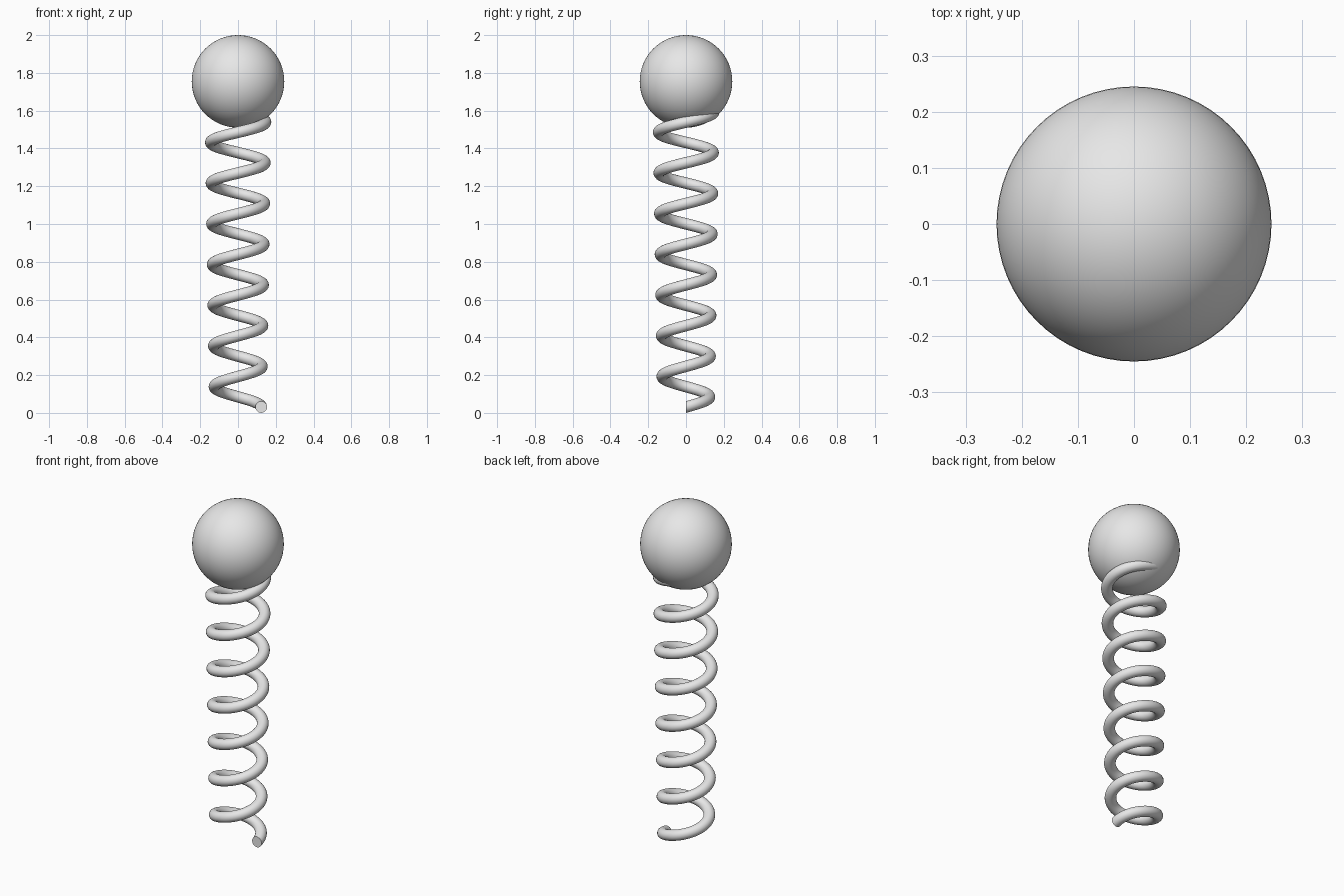
import bpy, bmesh
from math import sin, cos, tau

cube = bpy.data.objects.get("Cube")
if cube:
    bpy.data.objects.remove(cube, do_unlink=True)

# Proportions
BALL_R = 0.245
BALL_Z = 2 - BALL_R
WIRE_R = 0.031
COIL_R = 0.123     # coil radius at the foot
FLARE = 0.0032     # radius gained per turn
TURNS = 8
STEPS = 48         # rings per turn
SIDES = 20         # sides of the wire

grey = bpy.data.materials.new("light grey")
grey.use_nodes = True
color = (0.8, 0.8, 0.8, 1)
grey.diffuse_color = color
grey.node_tree.nodes["Principled BSDF"].inputs["Base Color"].default_value = color


def add_object(name, bm):
    bmesh.ops.recalc_face_normals(bm, faces=bm.faces)
    mesh = bpy.data.meshes.new(name)
    bm.to_mesh(mesh)
    bm.free()
    mesh.materials.append(grey)
    obj = bpy.data.objects.new(name, mesh)
    bpy.context.collection.objects.link(obj)
    bpy.ops.object.select_all(action="DESELECT")
    obj.select_set(True)
    bpy.context.view_layer.objects.active = obj
    bpy.ops.object.shade_smooth_by_angle()
    return obj


# Coil spring: an upright circle swept up a slightly flaring helix into the ball
bm = bmesh.new()
rings = []
for i in range(TURNS * STEPS + 1):
    turn = i / STEPS
    angle = turn * tau
    radius = COIL_R + FLARE * turn
    height = WIRE_R + (BALL_Z - WIRE_R) * turn / TURNS
    ring = []
    for j in range(SIDES):
        a = j * tau / SIDES
        r = radius + WIRE_R * cos(a)
        ring.append(bm.verts.new((r * cos(angle), r * sin(angle),
                                  height + WIRE_R * sin(a))))
    rings.append(ring)
for low, high in zip(rings, rings[1:]):
    for j in range(SIDES):
        k = (j + 1) % SIDES
        bm.faces.new((low[j], low[k], high[k], high[j]))
for end in (rings[0], rings[-1]):
    bm.faces.new(end)
add_object("coil_spring", bm)

# Ball on top
bm = bmesh.new()
bmesh.ops.create_uvsphere(bm, u_segments=64, v_segments=32, radius=BALL_R)
ball = add_object("ball", bm)
ball.location.z = BALL_Z
